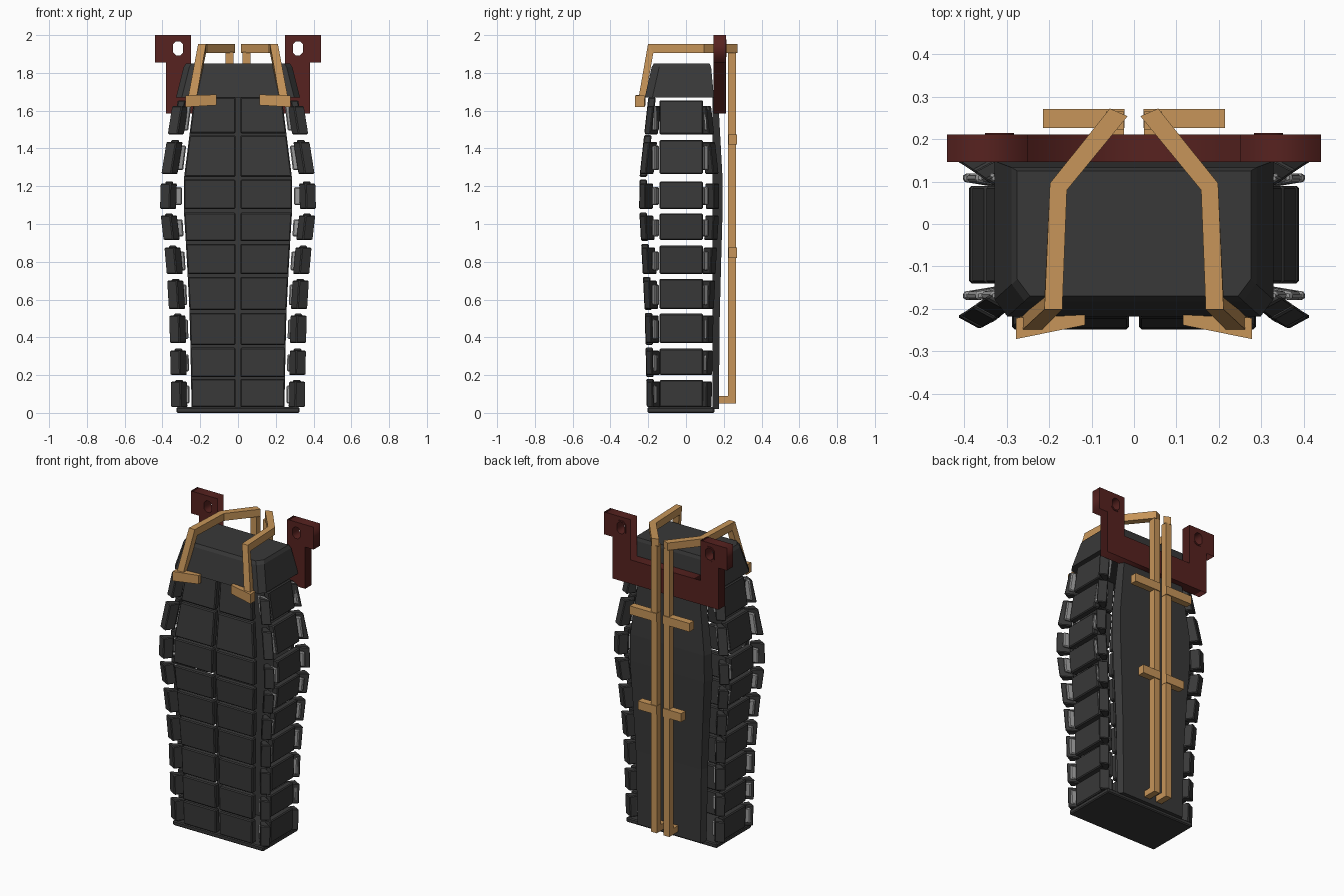
import bpy, bmesh

if "Cube" in bpy.data.objects:
    bpy.data.objects.remove(bpy.data.objects["Cube"])


def material(name, rgb):
    m = bpy.data.materials.new(name)
    m.diffuse_color = (*rgb, 1)
    m.use_nodes = True
    m.node_tree.nodes["Principled BSDF"].inputs["Base Color"].default_value = m.diffuse_color
    return m


DARK = material("dark_shell", (0.04, 0.04, 0.04))
LIGHT = material("light_pad", (0.32, 0.32, 0.32))
RED = material("red_frame", (0.095, 0.016, 0.014))
WOOD = material("tan_strap", (0.57, 0.30, 0.10))


def loft(name, rings, mat, bevel=0.0, mirror=True):
    """Skin equal-sized rings of points, cap both ends, mirror across x."""
    bm = bmesh.new()
    vs = [[bm.verts.new(p) for p in r] for r in rings]
    n = len(rings[0])
    for a, b in zip(vs, vs[1:]):
        for i in range(n):
            j = (i + 1) % n
            bm.faces.new((a[i], a[j], b[j], b[i]))
    bm.faces.new(vs[0])
    bm.faces.new(vs[-1])
    bmesh.ops.recalc_face_normals(bm, faces=bm.faces)
    me = bpy.data.meshes.new(name)
    bm.to_mesh(me)
    bm.free()
    me.materials.append(mat)
    ob = bpy.data.objects.new(name, me)
    bpy.context.collection.objects.link(ob)
    if bevel:
        b = ob.modifiers.new("bevel", "BEVEL")
        b.width, b.segments = bevel, 1
    if mirror:
        ob.modifiers.new("mirror", "MIRROR")
    return ob


def box(name, x, y, z, mat, bevel=0.0, mirror=True):
    ring = [(x[0], y[0]), (x[1], y[0]), (x[1], y[1]), (x[0], y[1])]
    return loft(name, [[(*p, h) for p in ring] for h in z], mat, bevel, mirror)


def beam(name, stations, mat):
    """Rectangular bar; each station is centre, half-width and half-height vectors."""
    rings = []
    for c, u, v in stations:
        rings.append([tuple(c[k] + s * u[k] + t * v[k] for k in range(3))
                      for s, t in ((-1, -1), (1, -1), (1, 1), (-1, 1))])
    return loft(name, rings, mat)


# Shell profile by height: z, front panel edge x, front y, outer flap x
PROFILE = [(0.0, .245, -.207, .357), (.5, .255, -.217, .367), (.8, .27, -.232, .385),
           (1.08, .287, -.248, .417), (1.25, .285, -.246, .412), (1.67, .232, -.200, .345)]


def shell(z):
    for a, b in zip(PROFILE, PROFILE[1:]):
        if z <= b[0]:
            break
    t = (z - a[0]) / (b[0] - a[0])
    return [p + (q - p) * t for p, q in zip(a[1:], b[1:])]


def plate(name, outline, z0, z1, mat, bevel):
    """Plate whose plan outline(xf, yf, ox) follows the shell profile."""
    return loft(name, [[(x, y, z) for x, y in outline(*shell(z))] for z in (z0, z1)], mat, bevel)


def front_outline(xf, yf, ox):
    return [(.012, yf), (xf, yf), (xf, yf + .04), (.012, yf + .04)]


def side_outline(xf, yf, ox):
    return [(ox - .07, -.14), (ox - .028, -.14), (ox - .028, .09), (ox - .07, .09)]


def pad_outline(xf, yf, ox):
    return [(xf + .01, -.162), (ox - .015, -.18), (ox - .012, -.16), (xf + .01, -.142)]


def flap_outline(xf, yf, ox):
    return [(ox, yf + .03), (ox - .055, yf), (ox - .092, yf + .05), (ox - .075, yf + .075)]


def to_back(outline, c):
    return lambda *s: [(x, c - y) for x, y in outline(*s)]


# Nine rows of armour plates: front pair, sides, corner pads and flaps
front_rows = [(.03, .18), (.19, .345), (.36, .53), (.545, .72), (.735, .895),
              (.91, 1.06), (1.08, 1.235), (1.25, 1.47), (1.48, 1.67)]
side_rows = [(.03, .175), (.2, .34), (.37, .525), (.55, .71), (.735, .885),
             (.915, 1.055), (1.08, 1.225), (1.265, 1.445), (1.475, 1.655)]
for i, ((a, b), (c, d)) in enumerate(zip(front_rows, side_rows), 1):
    plate(f"front_plate_{i}", front_outline, a, b, DARK, .006)
    plate(f"side_plate_{i}", side_outline, c, d, DARK, .006)
    plate(f"front_pad_{i}", pad_outline, c + .02, d - .03, LIGHT, .006)
    plate(f"back_pad_{i}", to_back(pad_outline, -.06), c + .02, d - .03, LIGHT, .006)
    top = min(d - .01, 1.625)
    plate(f"front_flap_{i}", flap_outline, c, top, DARK, .005)
    plate(f"back_flap_{i}", to_back(flap_outline, -.07), c, top, DARK, .005)

# Back panel, base and cap
rings = []
for z in [p[0] for p in PROFILE]:
    z = max(z, .02)
    xf, yf, ox = shell(z)
    y = .07 - yf * .5
    rings.append([(-xf, .14, z), (xf, .14, z), (xf - .02, y, z), (.02 - xf, y, z)])
loft("back_panel", rings, DARK, mirror=False)
box("base", (-.325, .325), (-.205, .15), (0, .03), DARK, .006, False)
cap = []
for x, yf, yb, z in [(.328, -.218, .148, 1.67), (.288, -.182, .133, 1.83), (.275, -.170, .125, 1.85)]:
    half = [(x - .03, yf), (x, yf + .04), (x, yb)]
    cap.append([(px, py, z) for px, py in half] + [(-px, py, z) for px, py in half[::-1]])
loft("cap", cap, DARK, mirror=False)


# Red U-shaped hanger with two eye holes, and the rims around the holes
def flat_shape(name, outlines, y, half, mat):
    cu = bpy.data.curves.new(name, "CURVE")
    cu.dimensions, cu.fill_mode, cu.extrude = "2D", "BOTH", half
    for pts in outlines:
        s = cu.splines.new("POLY")
        s.points.add(len(pts) - 1)
        s.use_cyclic_u = True
        for p, (x, z) in zip(s.points, pts):
            p.co = (x, z, 0, 1)
    cu.materials.append(mat)
    ob = bpy.data.objects.new(name, cu)
    bpy.context.collection.objects.link(ob)
    ob.location = (0, y, 0)
    ob.rotation_euler = (1.5707963, 0, 0)
    bpy.ops.object.select_all(action="DESELECT")
    ob.select_set(True)
    bpy.context.view_layer.objects.active = ob
    bpy.ops.object.convert(target="MESH")


def octagon(x, z, w, h, c):
    return [(x - w + c, z - h), (x + w - c, z - h), (x + w, z - h + c), (x + w, z + h - c),
            (x + w - c, z + h), (x - w + c, z + h), (x - w, z + h - c), (x - w, z - h + c)]


half = [(.38, 1.585), (.38, 1.855), (.44, 1.855), (.44, 2), (.25, 2), (.25, 1.74)]
outline = half + [(-x, z) for x, z in half[::-1]]
holes = [octagon(s * .317, 1.93, .027, .037, .016) for s in (-1, 1)]
flat_shape("hanger_frame", [outline] + holes, .178, .0325, RED)
for side, hole, s in zip(("left", "right"), holes, (-1, 1)):
    flat_shape(f"{side}_hole_rim", [octagon(s * .317, 1.93, .034, .046, .018), hole], .2125, .002, RED)

# Tan harness: rear rods, pegs, cross bars and over-the-top arms with front feet
box("rear_rod", (.024, .066), (.222, .265), (.05, 1.91), WOOD)
box("bottom_peg", (.024, .066), (.165, .23), (.05, .09), WOOD)
box("upper_cross_bar", (.022, .214), (.226, .271), (1.42, 1.475), WOOD)
box("lower_cross_bar", (.022, .155), (.226, .271), (.82, .875), WOOD)
up = (0, 0, .024)
beam("top_arm", [((.036, .263, 1.93), (.021, .009, 0), up),
                 ((.178, .088, 1.93), (.020, .008, 0), up),
                 ((.190, -.187, 1.93), (.021, 0, 0), (0, -.014, .024)),
                 ((.247, -.238, 1.64), (.023, 0, 0), (0, -.018, 0))], WOOD)
beam("front_foot", [((.115, -.226, 1.657), (0, .012, 0), (0, 0, .028)),
                    ((.278, -.246, 1.650), (0, .025, 0), (0, 0, .031))], WOOD)
